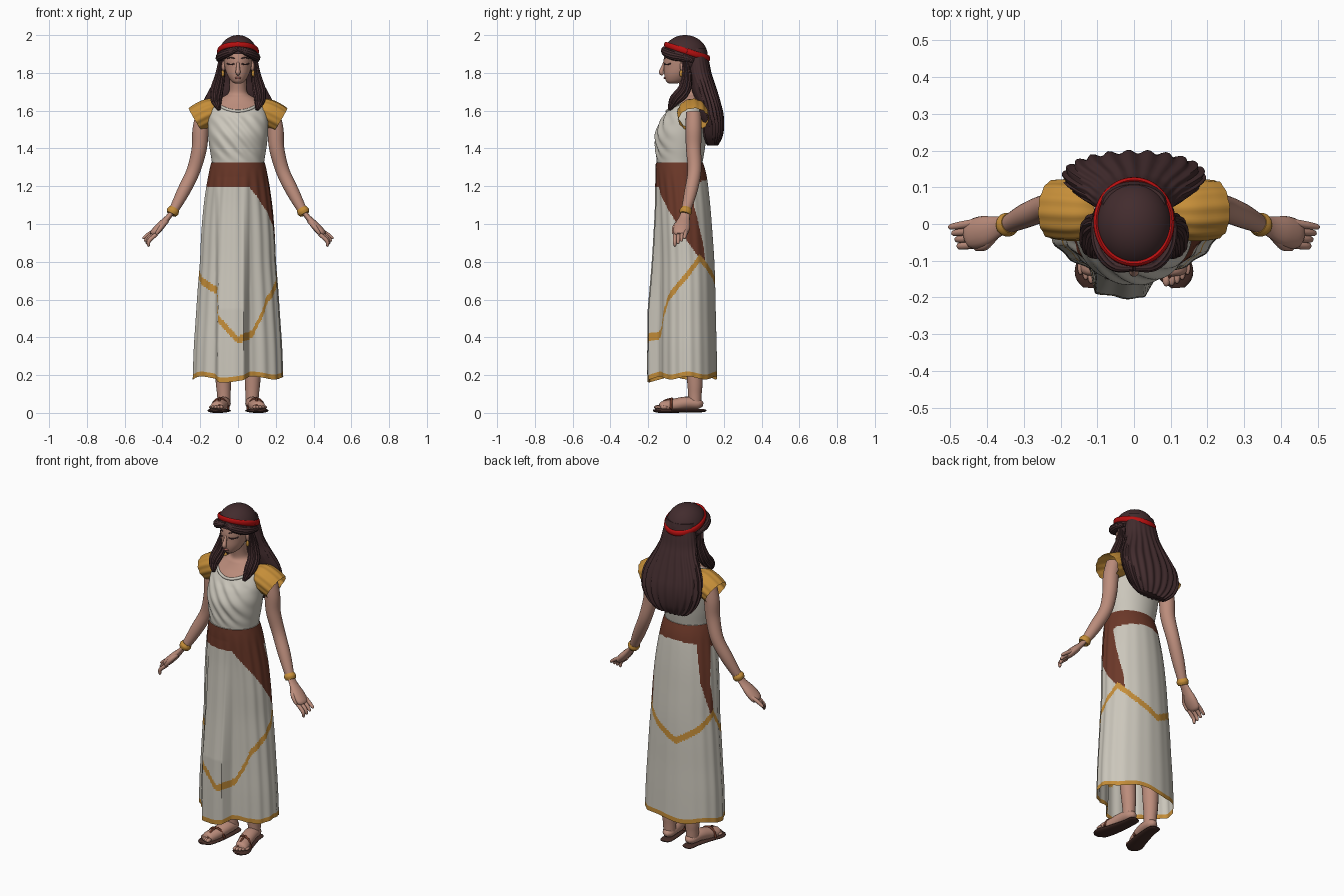
import bpy, bmesh, math
from mathutils import Vector

cube = bpy.data.objects.get("Cube")
if cube:
    bpy.data.objects.remove(cube, do_unlink=True)


def material(name, *rgb):
    m = bpy.data.materials.new(name)
    m.use_nodes = True
    m.diffuse_color = (*rgb, 1)
    m.node_tree.nodes["Principled BSDF"].inputs["Base Color"].default_value = (*rgb, 1)
    return m


CLOTH = material("cream cloth", .60, .57, .50)
GOLD = material("gold cloth", .56, .27, .04)
RED = material("red band", .48, .005, .005)
HAIR = material("dark brown hair", .055, .025, .027)
SKIN = material("skin", .50, .265, .20)
BELT = material("russet sash", .15, .04, .022)
SOLE = material("dark leather", .06, .026, .02)
LIP = material("lips", .34, .12, .10)


def clamp(v):
    return max(0, min(1, v))


def table(points, x):
    """Piecewise linear lookup."""
    for (a, u), (b, v) in zip(points, points[1:]):
        if x <= b:
            return u + (v - u) * clamp((x - a) / (b - a))
    return points[-1][1]


def smooth_path(points, steps):
    """Catmull-Rom samples through tuples of any length."""
    out = []
    last = len(points) - 1
    for i in range(last):
        p, q, r, s = (points[max(0, min(last, i + k))] for k in (-1, 0, 1, 2))
        for j in range(steps):
            t = j / steps
            out.append([b + .5 * t * (c - a + t * (2*a - 5*b + 4*c - d + t * (3*(b - c) + d - a)))
                        for a, b, c, d in zip(p, q, r, s)])
    return out + [list(points[-1])]


def finish(name, bm, mats):
    bmesh.ops.recalc_face_normals(bm, faces=bm.faces)
    mesh = bpy.data.meshes.new(name)
    bm.to_mesh(mesh)
    bm.free()
    for m in mats:
        mesh.materials.append(m)
    ob = bpy.data.objects.new(name, mesh)
    bpy.context.collection.objects.link(ob)
    bpy.ops.object.select_all(action="DESELECT")
    ob.select_set(True)
    bpy.context.view_layer.objects.active = ob
    bpy.ops.object.shade_smooth_by_angle(angle=math.radians(55))
    return ob


def skin_rings(name, rings, mats, paint=None, caps=(True, True)):
    bm = bmesh.new()
    vs = [[bm.verts.new(p) for p in ring] for ring in rings]
    n = len(vs[0])
    for i in range(len(vs) - 1):
        for j in range(n):
            k = (j + 1) % n
            f = bm.faces.new((vs[i][j], vs[i][k], vs[i + 1][k], vs[i + 1][j]))
            if paint:
                f.material_index = paint(-90 + 360 * (j + .5) / n, f.calc_center_median(), i / (len(vs) - 1))
    for use, ring in zip(caps, (vs[0], vs[-1])):
        if use:
            bm.faces.new(ring)
    return finish(name, bm, mats)


def loft(name, rows, mats, n=64, steps=6, shape=None, paint=None, caps=(True, True)):
    """Rows are (z, half width, front y, back y)."""
    rings = []
    for z, w, yf, yb in smooth_path(rows, steps):
        ring = []
        for j in range(n):
            a = math.tau * j / n - math.pi / 2
            p = (w * math.cos(a), (yf + yb) / 2 + (yb - yf) / 2 * math.sin(a), z)
            ring.append(shape(*p, a) if shape else p)
        rings.append(ring)
    return skin_rings(name, rings, mats, paint, caps)


def tube(name, points, mat, side=1, ref=(0, 1, 0), su=1, sv=1, n=16, steps=5, ripple=0, caps=(True, True)):
    """Points are (x, y, z, radius); side mirrors them across x."""
    path = smooth_path([(side * x, y, z, r) for x, y, z, r in points], steps)
    rings = []
    for i, q in enumerate(path):
        t = Vector(path[min(i + 1, len(path) - 1)][:3]) - Vector(path[max(i - 1, 0)][:3])
        u = t.cross(Vector(ref)).normalized()
        v = u.cross(t).normalized()
        ring = []
        for j in range(n):
            a = math.tau * j / n
            r = q[3] * (1 + ripple * math.sin(12 * a))
            ring.append(Vector(q[:3]) + u * (r * su * math.cos(a)) + v * (r * sv * math.sin(a)))
        rings.append(ring)
    return skin_rings(name, rings, [mat], caps=caps)


def ellipsoid(name, loc, radii, mat, cut=None):
    bm = bmesh.new()
    bmesh.ops.create_uvsphere(bm, u_segments=48, v_segments=32, radius=1)
    for v in bm.verts:
        v.co = Vector(l + r * c for l, r, c in zip(loc, radii, v.co))
    if cut:
        bmesh.ops.delete(bm, geom=[f for f in bm.faces if cut(f.calc_center_median())], context="FACES")
    return finish(name, bm, [mat])


def front_y(rows, x, z):
    """Front surface of a loft at x, z."""
    rows = sorted(rows)
    w, yf, yb = (table([(r[0], r[k]) for r in rows], z) for k in (1, 2, 3))
    return (yf + yb) / 2 - (yb - yf) / 2 * math.sqrt(max(0, 1 - (x / w) ** 2))


# Skirt with a raised front panel, pleats, painted sash, zigzag line and hem
SKIRT = [(1.325, .142, -.16, .09), (1.25, .158, -.16, .11), (1.1, .18, -.15, .128),
         (.95, .193, -.145, .14), (.8, .2, -.142, .15), (.65, .212, -.142, .155),
         (.5, .222, -.143, .158), (.35, .232, -.145, .162), (.185, .238, -.145, .165)]
LINE = [(-90, .385), (-70, .42), (-44, .6), (0, .73), (28, .82), (60, .74), (100, .66),
        (140, .74), (172, .82), (190, .72), (238, .65), (242, .5), (270, .385)]
SASHES = [([(.8, 32), (.9, 5), (1.05, -30), (1.2, -70)], [(.8, 42), (.9, 39), (1.05, 26), (1.2, 15)]),
          ([(.8, 166), (1, 143), (1.2, 138)], [(.8, 176), (1, 163), (1.2, 170)])]


def drape(x, y, z, a):
    low = clamp((1.25 - z) / .7)
    panel = clamp((x + .12) / .015) * clamp((.06 - x) / .03) * (math.sin(a) < 0)
    pleat = 1 + .018 * clamp((1.3 - z) / .1) * math.sin(18 * a) * (.6 - .4 * math.sin(a))
    hem = clamp((.5 - z) / .3) * (.008 * math.cos(5 * a) - .016 * panel)
    return x * pleat, y * pleat - .058 * low * panel, z + hem


def skirt_paint(a, p, v):
    if v > .97 or abs(p.z - table(LINE, a)) < .02:
        return 1
    if p.z > 1.195 + .04 * max(0, math.sin(math.radians(a))):
        return 2
    return 2 * any(p.z > .8 and table(lo, p.z) < a < table(hi, p.z) for lo, hi in SASHES)


loft("skirt", SKIRT, [CLOTH, GOLD, BELT], 240, 18, drape, skirt_paint, (True, False))

# Bodice, chest and neck
TORSO = [(1.3, .136, -.152, .082), (1.34, .14, -.156, .09), (1.4, .15, -.16, .1),
         (1.47, .158, -.162, .11), (1.53, .16, -.142, .113), (1.57, .158, -.12, .113),
         (1.61, .15, -.092, .112), (1.64, .13, -.066, .1), (1.67, .085, -.045, .085),
         (1.7, .048, -.03, .065), (1.78, .045, -.045, .05)]


def folds(x, y, z, a):
    fade = clamp((z - 1.33) / .05) * clamp((1.59 - z) / .03) * max(0, -math.sin(a))
    return x, y + .005 * fade * math.sin(75 * (z + 1.2 * x)), z


def torso_paint(a, p, v):
    return int(p.z > 1.66 or (p.y < 0 and abs(p.x) < .11 and p.z > 1.595 + 3 * p.x ** 2))


loft("bodice", TORSO, [CLOTH, SKIN], 120, 9, folds, torso_paint)
neck_x = [k * .022 for k in range(-5, 6)]
tube("neckline_fold", [(x, front_y(TORSO, x, 1.597 + 3 * x * x), 1.597 + 3 * x * x, .008) for x in neck_x],
     CLOTH, n=8, steps=2)

# Head and face
HEAD = [(1.743, .015, -.09, -.05), (1.757, .036, -.106, -.01), (1.79, .057, -.115, .03),
        (1.83, .07, -.117, .07), (1.88, .076, -.117, .09), (1.94, .07, -.1, .09), (1.98, .03, -.05, .05)]
loft("head", HEAD, [SKIN], 48)
tube("nose", [(0, -.114, 1.855, .007), (0, -.124, 1.825, .01), (0, -.131, 1.803, .013), (0, -.12, 1.792, .008)],
     SKIN, n=12)
ellipsoid("mouth", (0, -.112, 1.773), (.017, .007, .006), LIP)

# Hair cap, long back hair and headband
ellipsoid("hair_cap", (0, -.005, 1.89), (.105, .12, .11), HAIR,
          lambda p: p.z < 1.905 and p.y < -.03 + (1.9 - p.z) * .3)
BACK_HAIR = [(1.93, .085, 0, .108), (1.86, .1, 0, .122), (1.8, .112, .005, .133), (1.75, .13, .02, .148),
             (1.7, .155, .03, .163), (1.64, .183, .05, .18), (1.58, .192, .06, .194),
             (1.52, .182, .08, .197), (1.46, .15, .09, .188), (1.415, .1, .115, .165)]


def strands(x, y, z, a):
    s = .028 * clamp((1.9 - z) / .2) * math.sin(22 * a + 6 * z)
    return x * (1 + s), y * (1 + s), z


loft("back_hair", BACK_HAIR, [HAIR], 132, 6, strands)
ring = [math.tau * k / 32 for k in range(33)]
tube("headband", [(.103 * math.cos(a), .006 + .114 * math.sin(a), 1.913 - .036 * math.sin(a), .016) for a in ring],
     RED, ref=(0, 0, 1), su=.5, n=12, steps=2)

# Mirrored parts
for name, s in (("left", 1), ("right", -1)):
    # Face details and hair
    for part, z, bend, r in (("eyelid", 1.85, -.006, .0035), ("eyebrow", 1.875, .006, .003)):
        pts = [(x, front_y(HEAD, x, z) - .001, z + bend * math.sin((x - .018) * 78), r)
               for x in (.018, .028, .038, .048, .058)]
        tube(f"{name}_{part}", pts, HAIR, s, n=8, steps=2)
    ellipsoid(f"{name}_ear", (s * .077, -.015, 1.835), (.01, .018, .028), SKIN)
    ellipsoid(f"{name}_earring", (s * .08, -.025, 1.797), (.008, .01, .018), GOLD)
    tube(f"{name}_fringe", [(0, -.116, 1.928, .012), (.05, -.108, 1.91, .021), (.085, -.07, 1.892, .023),
                            (.099, -.02, 1.88, .019), (.098, .04, 1.865, .01)], HAIR, s, (0, 0, 1), ripple=.06, n=48)
    tube(f"{name}_front_lock", [(.088, -.01, 1.87, .014), (.095, .005, 1.79, .024), (.112, -.01, 1.71, .032),
                                (.115, -.06, 1.655, .028), (.1, -.088, 1.605, .008)], HAIR, s, ripple=.08, n=48)
    # Sleeve, arm and bracelet
    tube(f"{name}_sleeve", [(.1, .035, 1.6, .05), (.14, .035, 1.595, .07), (.19, .038, 1.572, .073),
                            (.225, .04, 1.552, .07)], GOLD, s, sv=1.12, n=72, ripple=.025, caps=(True, False))
    tube(f"{name}_arm", [(.18, .04, 1.59, .04), (.198, .04, 1.5, .043), (.205, .04, 1.4, .04),
                         (.237, .045, 1.28, .036), (.29, .025, 1.17, .034), (.345, -.002, 1.065, .024)], SKIN, s, n=24)
    tube(f"{name}_bracelet", [(.337, .002, 1.082, .027), (.345, -.002, 1.067, .033), (.353, -.006, 1.052, .027)],
         GOLD, s, n=24)
    # Hand
    tube(f"{name}_palm", [(.34, 0, 1.075, .023), (.37, -.008, 1.035, .027), (.41, -.02, .99, .04),
                          (.443, -.028, .955, .038), (.455, -.031, .942, .025)], SKIN, s, su=.55, sv=1.05)
    for i in range(4):
        tube(f"{name}_finger_{i + 1}", [(.43, .004 - .02 * i, .972 - .008 * i, .011),
                                        (.47, -.003 - .019 * i, .948 - .012 * i, .0105),
                                        (.498 - .008 * i, -.008 - .017 * i, .927 - .013 * i, .008),
                                        (.503 - .008 * i, -.009 - .017 * i, .921 - .013 * i, .003)], SKIN, s, n=10)
    tube(f"{name}_thumb", [(.38, -.03, 1.015, .014), (.405, -.058, .985, .013), (.427, -.064, .955, .01),
                           (.433, -.064, .945, .004)], SKIN, s, n=10)
    # Leg, foot and sandal
    tube(f"{name}_leg", [(.074, .047, .04, .034), (.075, .047, .1, .036), (.078, .046, .19, .042),
                         (.085, .03, .5, .055)], SKIN, s, n=20)
    tube(f"{name}_foot", [(.072, .09, .042, .012), (.073, .065, .048, .033), (.08, 0, .052, .04),
                          (.095, -.07, .04, .039), (.112, -.125, .03, .036), (.115, -.14, .028, .02)],
         SKIN, s, (0, 0, 1), sv=.85)
    for i in range(5):
        ellipsoid(f"{name}_toe_{i + 1}", (s * (.088 + .0145 * i), -.15 + .004 * i * i / 2, .03),
                  (.011 - .0008 * i, .02, .011 - .0008 * i), SKIN)
    tube(f"{name}_sole", [(.07, .107, .012, .012), (.072, .09, .012, .032), (.076, .03, .012, .037),
                          (.095, -.07, .012, .046), (.116, -.14, .012, .047), (.12, -.174, .012, .018)],
         SOLE, s, (0, 0, 1), sv=.26, n=24)
    tube(f"{name}_cross_strap", [(.05, -.055, .02, .007), (.068, -.068, .062, .007), (.096, -.075, .075, .007),
                                 (.125, -.078, .06, .007), (.141, -.08, .02, .007)], BELT, s, n=8)
    tube(f"{name}_toe_strap", [(.096, -.075, .075, .006), (.1, -.115, .062, .006), (.097, -.148, .03, .006)],
         BELT, s, (1, 0, 0), n=8)
